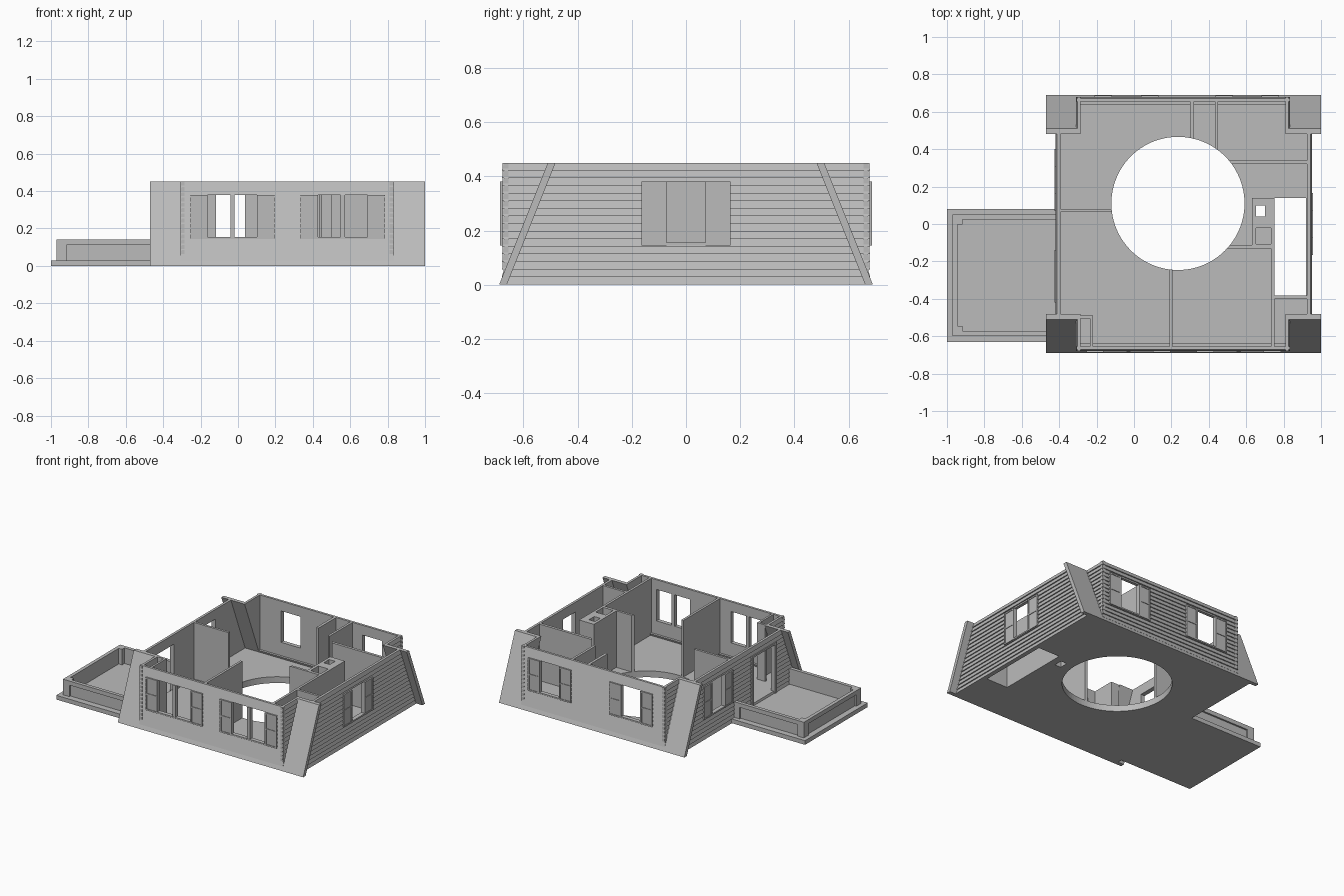
import bpy, bmesh, math

cube = bpy.data.objects.get("Cube")
if cube:
    bpy.data.objects.remove(cube)

grey = bpy.data.materials.new("plain grey")
grey.use_nodes = True
grey.diffuse_color = (0.5, 0.5, 0.5, 1)
grey.node_tree.nodes["Principled BSDF"].inputs["Base Color"].default_value = (0.5, 0.5, 0.5, 1)

TOP = 0.45          # wall height
FLOOR = 0.045       # floor thickness
BOARDS = 16
SILL, HEAD = 0.155, 0.38


def finish(name, bm):
    bmesh.ops.recalc_face_normals(bm, faces=bm.faces)
    mesh = bpy.data.meshes.new(name)
    bm.to_mesh(mesh)
    bm.free()
    mesh.materials.append(grey)
    ob = bpy.data.objects.new(name, mesh)
    bpy.context.collection.objects.link(ob)
    return ob


def prism(name, start, end):
    """Solid between two matching outlines."""
    bm = bmesh.new()
    a = [bm.verts.new(p) for p in start]
    b = [bm.verts.new(p) for p in end]
    n = len(a)
    bm.faces.new(a)
    bm.faces.new(b[::-1])
    for i in range(n):
        j = (i + 1) % n
        bm.faces.new((a[i], b[i], b[j], a[j]))
    return finish(name, bm)


def box(name, x0, x1, y0, y1, z0, z1):
    base = [(x0, y0), (x1, y0), (x1, y1), (x0, y1)]
    return prism(name, [(x, y, z0) for x, y in base], [(x, y, z1) for x, y in base])


def place(side, u, d, z):
    """u runs along the wall, d is the distance outward."""
    return {"front": (u, -d, z), "back": (u, d, z),
            "left": (-d, u, z), "right": (d, u, z)}[side]


def side_box(name, side, u0, u1, d0, d1, z0, z1):
    p, q = place(side, u0, d0, z0), place(side, u1, d1, z1)
    (x0, x1), (y0, y1) = sorted((p[0], q[0])), sorted((p[1], q[1]))
    return box(name, x0, x1, y0, y1, z0, z1)


def cut(target, cutters):
    for c in cutters:
        mod = target.modifiers.new("cut", "BOOLEAN")
        mod.operation, mod.solver, mod.object = "DIFFERENCE", "EXACT", c
        bpy.context.view_layer.objects.active = target
        bpy.ops.object.modifier_apply(modifier=mod.name)


def discard(cutters):
    for c in cutters:
        bpy.data.objects.remove(c)


def slope(z):
    return 0.69 - 0.4 * z


def sided_wall(name, side, d_in, d_out, lo, hi, first=0):
    """Wall with overlapping boards outside; lo and hi give its ends by height."""
    step = TOP / BOARDS
    prof = [(d_in, TOP), (d_in, first * step)]
    for i in range(first, BOARDS):
        prof += [(d_out, i * step), (d_out - 0.008, (i + 1) * step)]
    return prism(name, [place(side, lo(z), d, z) for d, z in prof],
                 [place(side, hi(z), d, z) for d, z in prof])


# Outer walls
walls = {}
for side in ("front", "back"):
    walls[side] = sided_wall(side + "_wall", side, 0.655, 0.68,
                             lambda z: -0.308, lambda z: 0.833)
for side, d in (("left", 0.42), ("right", 0.952)):
    walls[side] = sided_wall(side + "_wall", side, d - 0.026, d,
                             lambda z: 0.015 - slope(z), lambda z: slope(z) - 0.015)
face = {"front": 0.68, "back": 0.68, "left": 0.42, "right": 0.952}


def shutter(side, u0, u1):
    d, z0, z1 = face[side], SILL - 0.01, HEAD
    side_box(side + "_shutter", side, u0, u1, d - 0.012, d + 0.002, z0, z1)
    mid, t = (z0 + z1) / 2, 0.01
    for a, b in ((u0, u0 + t), (u1 - t, u1)):
        side_box(side + "_shutter_stile", side, a, b, d, d + 0.006, z0, z1)
    for z in (z0, mid - t / 2, z1 - t):
        side_box(side + "_shutter_rail", side, u0 + t, u1 - t, d, d + 0.006, z, z + t)


def window(side, centre, half, mullion=False):
    d, a, b = face[side], centre - half, centre + half
    hole = side_box("opening", side, a, b, d - 0.1, d + 0.1, SILL, HEAD)
    cut(walls[side], [hole])
    discard([hole])
    shutter(side, a - 0.093, a)
    shutter(side, b, b + 0.093)
    side_box(side + "_sill", side, a, b, d - 0.02, d + 0.004, SILL - 0.01, SILL)
    if mullion:
        side_box(side + "_mullion", side, centre - 0.011, centre + 0.011,
                 d - 0.026, d + 0.002, SILL, HEAD)


window("front", -0.03, 0.132, True)
window("front", 0.56, 0.132, True)
window("back", -0.04, 0.077)
window("back", 0.605, 0.077)
window("right", 0, 0.072)
window("left", 0.235, 0.072)

# Balcony door
door = side_box("door_opening", "left", -0.4, -0.16, 0.3, 0.5, FLOOR, HEAD)
cut(walls["left"], [door])
discard([door])
for a, b in ((-0.42, -0.4), (-0.16, -0.14)):
    side_box("door_jamb", "left", a, b, 0.4, 0.426, 0.03, HEAD)
side_box("door_lintel", "left", -0.42, -0.14, 0.4, 0.426, HEAD, HEAD + 0.015)


# Leaning corner slabs, low apron and boarded cheeks
def leaning(name, s, x0, x1, height):
    prof = [(slope(0), 0), (slope(height), height),
            (slope(height) - 0.028, height), (slope(0) - 0.028, 0)]
    prism(name, [(x0, s * y, z) for y, z in prof], [(x1, s * y, z) for y, z in prof])


for s in (-1, 1):
    leaning("corner_slab", s, -0.47, -0.285, TOP)
    leaning("corner_slab", s, 0.81, 1.0, TOP)
    leaning("apron", s, -0.31, 0.835, 0.06)
    for side, d in (("left", 0.31), ("right", 0.835)):
        sided_wall("corner_cheek", side, d - 0.025, d,
                   lambda z: s * (slope(z) - 0.02), lambda z: s * 0.678, 2)

# Floor with round well and stair opening
bpy.ops.mesh.primitive_cylinder_add(vertices=96, radius=0.356, depth=2, location=(0.235, 0.11, 0))
well = bpy.context.object
stair = box("stair_cut", 0.75, 0.92, -0.383, 0.14, -1, 1)
flue = box("flue_cut", 0.652, 0.7, 0.04, 0.1, -1, 1)
pit = box("pit_cut", 0.652, 0.732, -0.108, -0.022, FLOOR + 0.02, 1)
floor = box("floor", -0.41, 0.94, -0.665, 0.665, 0, FLOOR)
cut(floor, [well, stair, flue])

# Inner partitions
partitions = [
    ("west_partition", -0.4, -0.1, 0.063, 0.08),
    ("south_partition", 0.19, 0.207, -0.66, -0.2),
    ("north_partition_a", 0.3, 0.32, 0.4, 0.66),
    ("north_partition_b", 0.433, 0.45, 0.36, 0.66),
    ("north_east_partition", 0.48, 0.925, 0.32, 0.34),
    ("hall_partition", 0.48, 0.75, -0.13, -0.113),
    ("stair_partition", 0.733, 0.75, -0.66, -0.113),
    ("stair_end_partition", 0.75, 0.925, -0.4, -0.383),
    ("niche_side", -0.235, -0.22, -0.66, -0.49),
    ("niche_back", -0.285, -0.22, -0.505, -0.49),
]
for name, x0, x1, y0, y1 in partitions:
    cut(box(name, x0, x1, y0, y1, FLOOR - 0.005, TOP), [well])

# Chimney block
chimney = box("chimney", 0.632, 0.75, -0.115, 0.14, FLOOR - 0.005, TOP)
cut(chimney, [flue, pit])
discard([well, stair, flue, pit])

# Balcony with panelled parapet
box("balcony_floor", -1.0, -0.4, -0.63, 0.08, 0, 0.03)
X, Y0, Y1, W, H = -0.97, -0.598, 0.05, 0.025, 0.142
box("parapet_panel_west", X + 0.012, X + W, Y0, Y1, 0.03, H - 0.02)
box("parapet_rail_west", X, X + W, Y0, Y1, H - 0.03, H)
for y, s in ((Y0, 1), (Y1, -1)):
    lo, hi = sorted((y, y + s * W))
    plo, phi = sorted((y + s * 0.012, y + s * W))
    box("parapet_rail_side", X, -0.41, lo, hi, H - 0.03, H)
    box("parapet_panel_side", X + 0.012, -0.41, plo, phi, 0.03, H - 0.02)
    a, b = sorted((y, y + s * 0.052))
    box("parapet_post", X, X + 0.052, a, b, 0.03, H)
    box("parapet_end_post", -0.46, -0.41, lo, hi, 0.03, H)
